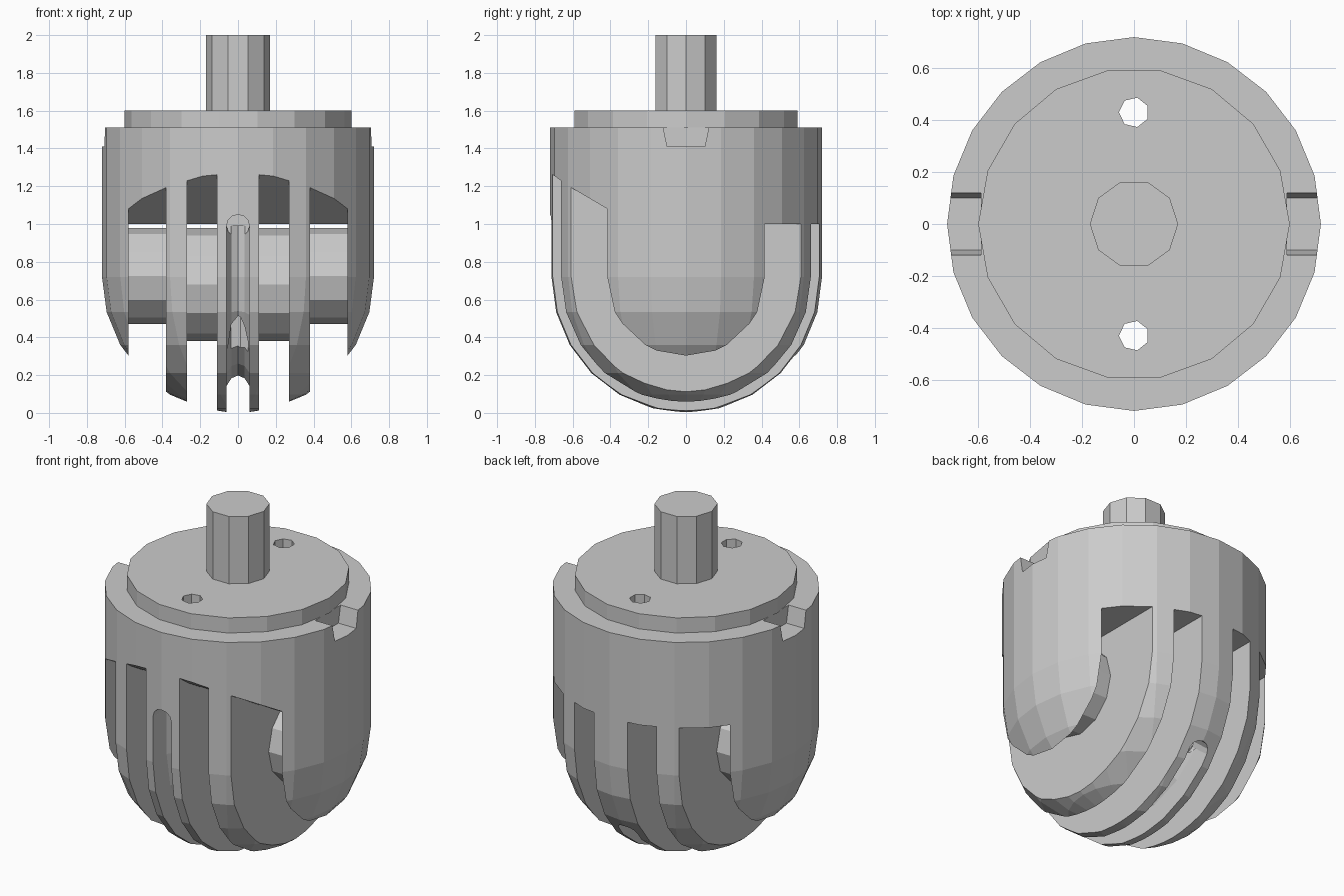
import bpy, bmesh
from math import sin, cos, pi, radians
from mathutils import Vector

if "Cube" in bpy.data.objects:
    bpy.data.objects.remove(bpy.data.objects["Cube"])

R, CZ = 0.72, 0.72   # body radius, height of the dome centre


def make(name, bm):
    bmesh.ops.remove_doubles(bm, verts=bm.verts, dist=1e-5)
    bmesh.ops.recalc_face_normals(bm, faces=bm.faces)
    me = bpy.data.meshes.new(name)
    bm.to_mesh(me)
    bm.free()
    ob = bpy.data.objects.new(name, me)
    bpy.context.collection.objects.link(ob)
    return ob


def loft(name, rings):
    """Skin a list of equal-length closed rings and cap both ends."""
    bm = bmesh.new()
    vs = [[bm.verts.new(p) for p in ring] for ring in rings]
    n = len(vs[0])
    for a, b in zip(vs, vs[1:]):
        for i in range(n):
            j = (i + 1) % n
            bm.faces.new((a[i], a[j], b[j], b[i]))
    bm.faces.new(vs[0])
    bm.faces.new(vs[-1])
    return make(name, bm)


def lathe(name, profile, seg):
    return loft(name, [[(r * cos(2 * pi * i / seg), r * sin(2 * pi * i / seg), z)
                        for i in range(seg)] for r, z in profile])


def prism_x(name, outline, x0, x1):
    return loft(name, [[(x, y, z) for y, z in outline] for x in (x0, x1)])


def rod(name, a, b, r, seg):
    a, b = Vector(a), Vector(b)
    q = (b - a).to_track_quat('Z', 'Y')
    circle = [q @ Vector((r * cos(2 * pi * i / seg), r * sin(2 * pi * i / seg), 0))
              for i in range(seg)]
    return loft(name, [[c + p for c in circle] for p in (a, b)])


def cut(target, cutter):
    m = target.modifiers.new("cut", 'BOOLEAN')
    m.operation, m.solver, m.object = 'DIFFERENCE', 'EXACT', cutter
    bpy.context.view_layer.objects.active = target
    bpy.ops.object.modifier_apply(modifier=m.name)


def drop(cutter):
    bpy.data.objects.remove(cutter, do_unlink=True)


# Round-bottomed body, cap and shaft
dome = [(R * sin(radians(a)), CZ - R * cos(radians(a))) for a in (3, 15, 30, 45, 60, 75, 90)]
body = lathe("body", dome + [(R, 1.51)], 24)
cap = lathe("cap", [(0.6, 1.51), (0.6, 1.6)], 18)
shaft = lathe("shaft", [(0.17, 1.59), (0.17, 2.0)], 10)

# Blade slots: flat roof at the back, sloping up at the front
slot = [(0.9, -0.2), (0.9, 1.0), (-0.28, 1.0), (-0.62, 1.2), (-0.9, 1.4), (-0.9, -0.2)]
for lo, hi in ((0.38, 0.58), (0.11, 0.27)):
    for x0, x1 in ((lo, hi), (-hi, -lo)):
        c = prism_x("slot_cutter", slot, x0, x1)
        cut(body, c)
        drop(c)

# Centre groove running down the front and under the dome
section = [(-0.06, 0.85), (-0.06, 0.585), (-0.035, 0.545), (0, 0.53),
           (0.035, 0.545), (0.06, 0.585), (0.06, 0.85)]
END = 50
rings = [[(x, -r, 0.99) for x, r in section]]
for a in range(-90, END + 1, 20):
    s, k = sin(radians(a)), cos(radians(a))
    rings.append([(x, r * s, CZ - r * k) for x, r in section])
d = Vector((0, sin(radians(END)), -cos(radians(END))))
c0 = Vector((0, 0, CZ))
for c in (loft("groove_cutter", rings),
          rod("groove_end_front", (0, -0.55, 0.99), (0, -0.85, 0.99), 0.0602, 12),
          rod("groove_end_back", c0 + d * 0.55, c0 + d * 0.85, 0.0602, 12)):
    cut(body, c)
    drop(c)

# Edge notches on both sides of the rim
notch = [(-0.13, 1.56), (-0.1, 1.41), (0.1, 1.41), (0.13, 1.56)]
for x0, x1 in ((0.59, 0.9), (-0.9, -0.59)):
    c = prism_x("notch_cutter", notch, x0, x1)
    cut(body, c)
    drop(c)

# Two small vertical holes through cap and body
for y in (-0.43, 0.43):
    c = rod("hole_cutter", (0, y, -0.1), (0, y, 1.8), 0.058, 7)
    cut(body, c)
    cut(cap, c)
    drop(c)

# Round core crossing the slots, thicker between the inner blades
rod("core", (-0.59, 0, 0.725), (0.59, 0, 0.725), 0.255, 12)
for s in (-1, 1):
    rod("core_collar", (s * 0.1, 0, 0.68), (s * 0.28, 0, 0.68), 0.3, 12)
